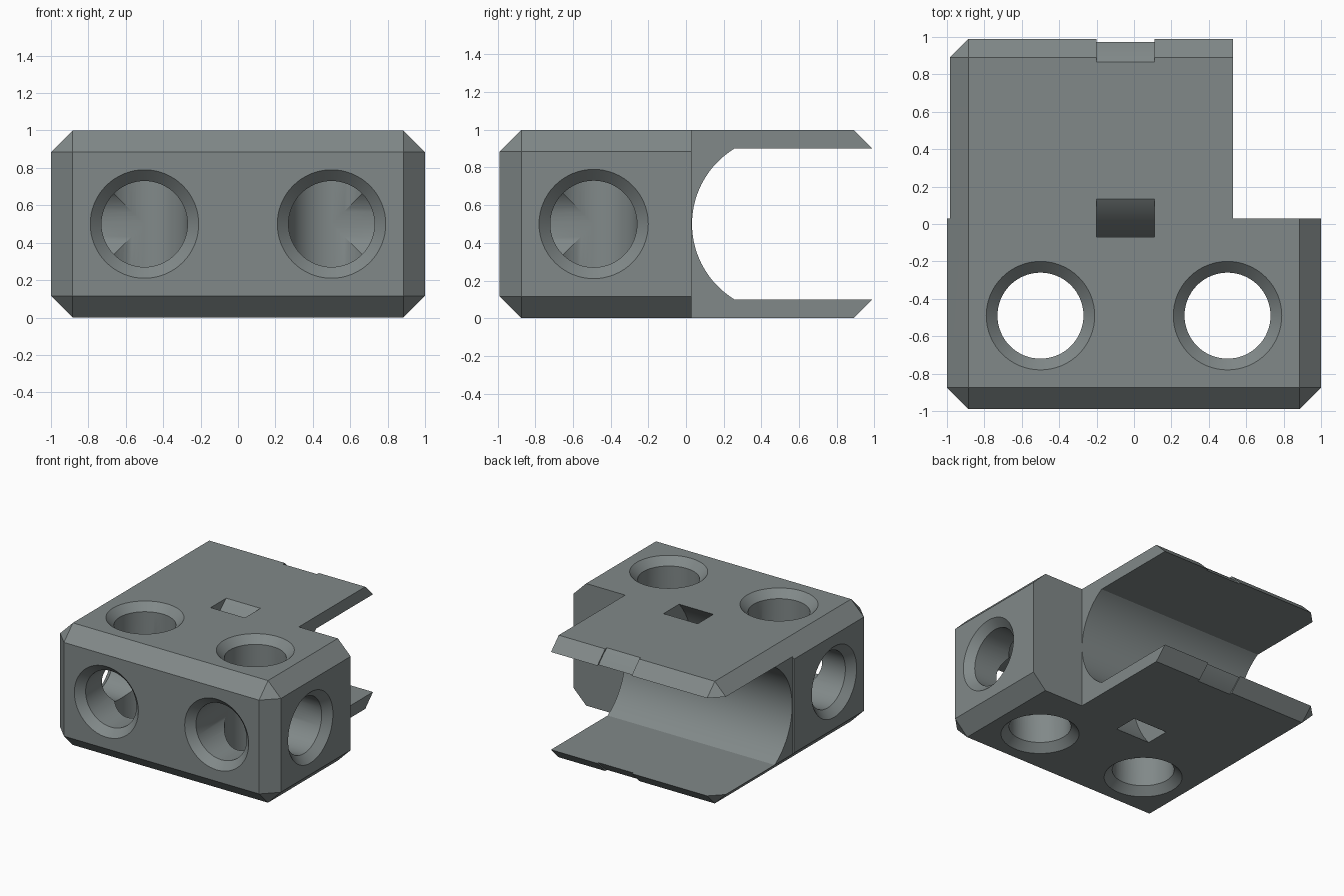
import bpy, bmesh, math
from mathutils import Matrix, Vector

if "Cube" in bpy.data.objects:
    bpy.data.objects.remove(bpy.data.objects["Cube"])

grey = bpy.data.materials.new("slate grey")
grey.diffuse_color = (0.22, 0.25, 0.25, 1)
grey.use_nodes = True
grey.node_tree.nodes["Principled BSDF"].inputs["Base Color"].default_value = grey.diffuse_color


def finish(name, bm):
    """Turn a bmesh into a scene object."""
    bmesh.ops.recalc_face_normals(bm, faces=bm.faces)
    me = bpy.data.meshes.new(name)
    bm.to_mesh(me)
    bm.free()
    me.materials.append(grey)
    ob = bpy.data.objects.new(name, me)
    bpy.context.collection.objects.link(ob)
    return ob


def chamfered_box(name, lo, hi, c, cut_co, cut_no):
    """Box with every edge chamfered by c, trimmed flat by one plane."""
    bm = bmesh.new()
    mid = [(a + b) / 2 for a, b in zip(lo, hi)]
    half = [(b - a) / 2 for a, b in zip(lo, hi)]
    for sx in (-1, 1):
        for sy in (-1, 1):
            for sz in (-1, 1):
                s = (sx, sy, sz)
                for outer in range(3):
                    bm.verts.new([mid[i] + s[i] * (half[i] - (0 if i == outer else c))
                                  for i in range(3)])
    bmesh.ops.convex_hull(bm, input=bm.verts)
    bmesh.ops.dissolve_limit(bm, angle_limit=0.01, verts=bm.verts, edges=bm.edges)
    for co, no in zip(cut_co, cut_no):
        bmesh.ops.bisect_plane(bm, geom=bm.verts[:] + bm.edges[:] + bm.faces[:],
                               plane_co=co, plane_no=no, clear_outer=True)
        bmesh.ops.holes_fill(bm, edges=[e for e in bm.edges if e.is_boundary])
    return finish(name, bm)


def prism(name, profile, x0, x1):
    """Extrude a closed (y, z) profile along x."""
    bm = bmesh.new()
    face = bm.faces.new([bm.verts.new((x0, y, z)) for y, z in profile])
    new = bmesh.ops.extrude_face_region(bm, geom=[face])["geom"]
    bmesh.ops.translate(bm, vec=(x1 - x0, 0, 0),
                        verts=[v for v in new if isinstance(v, bmesh.types.BMVert)])
    return finish(name, bm)


def lathe(name, profile, origin, axis, n=64):
    """Solid of revolution: (radius, height) pairs stacked along an axis."""
    bm = bmesh.new()
    rings = [[bm.verts.new((r * math.cos(2 * math.pi * k / n),
                            r * math.sin(2 * math.pi * k / n), h)) for k in range(n)]
             for r, h in profile]
    for a, b in zip(rings, rings[1:]):
        for k in range(n):
            bm.faces.new((a[k], a[(k + 1) % n], b[(k + 1) % n], b[k]))
    bm.faces.new(rings[0])
    bm.faces.new(rings[-1])
    rot = Vector(axis).to_track_quat('Z', 'Y').to_matrix().to_4x4()
    bmesh.ops.transform(bm, matrix=Matrix.Translation(origin) @ rot, verts=bm.verts)
    return finish(name, bm)


def boolean(target, tool, operation):
    """Apply a boolean and discard the tool."""
    mod = target.modifiers.new("bool", 'BOOLEAN')
    mod.operation, mod.solver, mod.object = operation, 'EXACT', tool
    bpy.context.view_layer.objects.active = target
    bpy.ops.object.modifier_apply(modifier=mod.name)
    bpy.data.objects.remove(tool, do_unlink=True)


# Front block, chamfered all round except its flat back
JOIN = 0.03
body = chamfered_box("bracket_body", (-1, -0.99, 0), (1, 0.5, 1), 0.116,
                     [(0, JOIN, 0)], [(0, 1, 0)])

# Rear jaw, flat on its right side and where it meets the block
jaw = chamfered_box("rear_jaw", (-0.984, -0.5, 0), (1, 0.99, 1), 0.1,
                    [(0, JOIN, 0), (0.53, 0, 0)], [(0, -1, 0), (1, 0, 0)])

# Round-bottomed channel between the two jaw plates
R, H = 0.468, 0.4
a0 = math.asin(H / R)
arc = [(0.5 - R * math.cos(a), 0.5 + R * math.sin(a))
       for a in [a0 - 2 * a0 * k / 40 for k in range(41)]]
channel = prism("channel_cutter", arc + [(1.3, 0.5 - H), (1.3, 0.5 + H)], -1.3, 1.3)
boolean(jaw, channel, 'DIFFERENCE')
boolean(body, jaw, 'UNION')

# Countersunk bolt holes: upright ones go through, side ones stop at the axis
r, rim, e = 0.23, 0.29, 0.05
sink = rim - r
HY = -0.49
for s in (-1, 1):
    both = [(rim + e, -e), (r, sink), (r, 1 - sink), (rim + e, 1 + e)]
    boolean(body, lathe("upright_hole", both, (s * 0.5, HY, 0), (0, 0, 1)), 'DIFFERENCE')
    blind = [(rim + e, -e), (r, sink), (r, 0.5)]
    boolean(body, lathe("front_hole", blind, (s * 0.5, -0.99, 0.5), (0, 1, 0)), 'DIFFERENCE')
    boolean(body, lathe("side_hole", blind, (s, HY, 0.5), (-s, 0, 0)), 'DIFFERENCE')

# Strap groove: a ring around the channel, leaving slots and lip notches
N = 96
bm = bmesh.new()
loops = []
for rad, x in ((0.62, -0.2), (0.757, -0.2), (0.757, 0.11), (0.62, 0.11)):
    loops.append([bm.verts.new((x, 0.5 + rad * math.cos(2 * math.pi * k / N),
                                0.5 + rad * math.sin(2 * math.pi * k / N)))
                  for k in range(N)])
for i in range(4):
    a, b = loops[i], loops[(i + 1) % 4]
    for k in range(N):
        bm.faces.new((a[k], a[(k + 1) % N], b[(k + 1) % N], b[k]))
boolean(body, finish("strap_cutter", bm), 'DIFFERENCE')

# Smooth the bores, keep the edges crisp
body.select_set(True)
bpy.context.view_layer.objects.active = body
bpy.ops.object.shade_smooth_by_angle(angle=math.radians(25))
